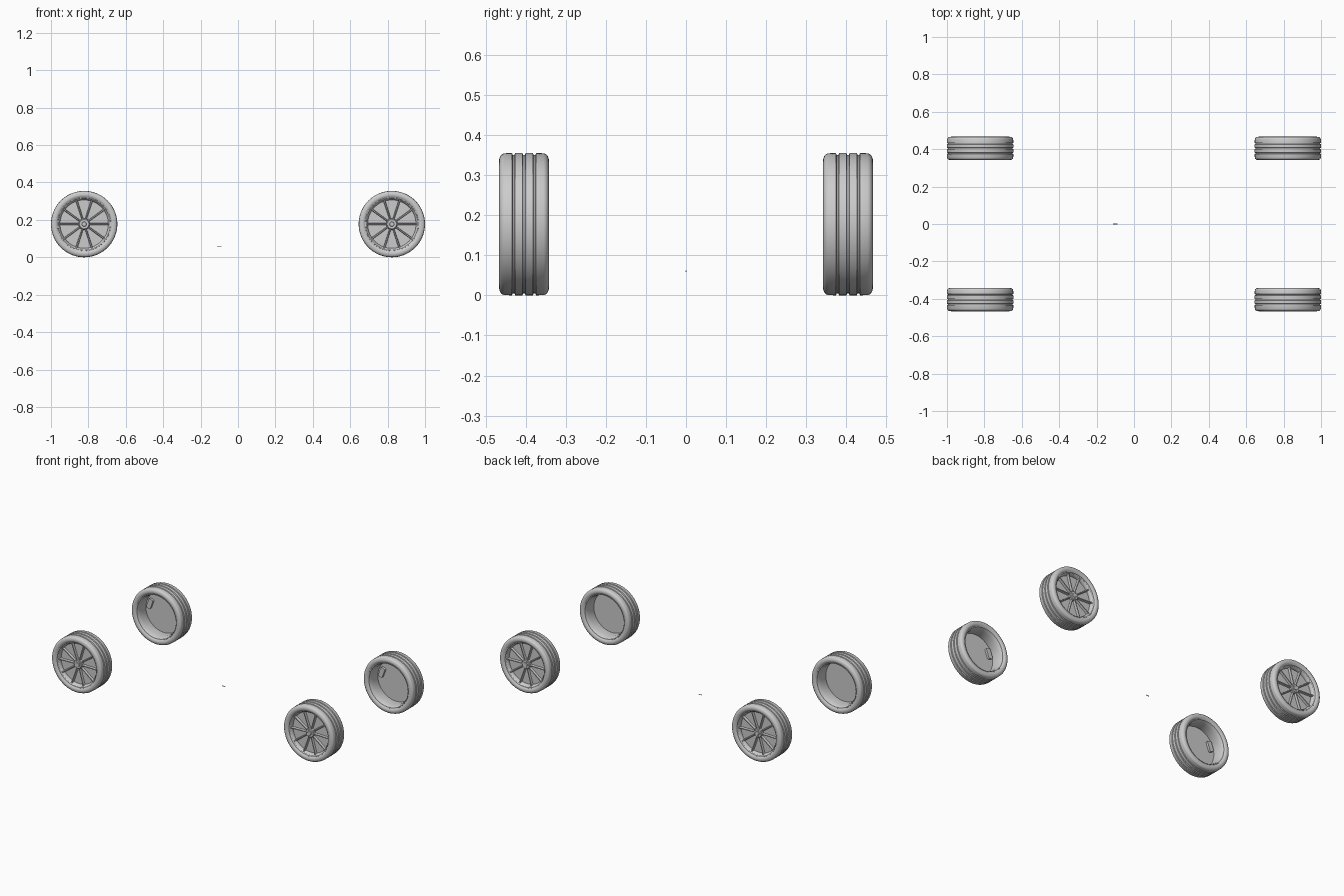
import bpy, bmesh, math
from mathutils import Matrix, Vector

if "Cube" in bpy.data.objects:
    bpy.data.objects.remove(bpy.data.objects["Cube"])

# Single plain grey material
grey = bpy.data.materials.new("plain_grey")
grey.use_nodes = True
colour = (0.6, 0.6, 0.6, 1)
grey.diffuse_color = colour
grey.node_tree.nodes["Principled BSDF"].inputs["Base Color"].default_value = colour

R = 0.1775             # tyre radius
CX, CY = 1 - R, 0.404  # wheel centres
SEGMENTS = 72


def finish(bm, name, place=None):
    """Transform, fix normals, smooth with sharp edges, link."""
    if place is not None:
        bmesh.ops.transform(bm, matrix=place, verts=bm.verts)
    bmesh.ops.recalc_face_normals(bm, faces=bm.faces)
    for f in bm.faces:
        f.smooth = True
    for e in bm.edges:
        e.smooth = len(e.link_faces) == 2 and e.calc_face_angle() < math.radians(35)
    mesh = bpy.data.meshes.new(name)
    bm.to_mesh(mesh)
    bm.free()
    mesh.materials.append(grey)
    obj = bpy.data.objects.new(name, mesh)
    bpy.context.scene.collection.objects.link(obj)


def lathe(bm, profile, closed=True):
    """Spin (radius, outward) points about the wheel axle, local y."""
    verts = [bm.verts.new((r, y, 0)) for r, y in profile]
    pairs = list(zip(verts, verts[1:]))
    if closed:
        pairs.append((verts[-1], verts[0]))
    edges = [bm.edges.new(p) for p in pairs]
    bmesh.ops.spin(bm, geom=verts + edges, cent=(0, 0, 0), axis=(0, 1, 0),
                   angle=math.tau, steps=SEGMENTS, use_merge=False)
    bmesh.ops.remove_doubles(bm, verts=bm.verts, dist=1e-5)


def box(bm, size, matrix):
    """Box of a given size, placed by a matrix."""
    return bmesh.ops.create_cube(bm, size=1, matrix=matrix @ Matrix.Diagonal((*size, 1)))["verts"]


def tyre_profile():
    side = [(0.136, 0.05), (0.143, 0.056), (0.15, 0.061), (0.157, 0.0625), (0.164, 0.0615),
            (0.17, 0.059), (0.1745, 0.055), (0.1768, 0.049)]
    tread = []
    for groove in (0.026, 0, -0.026):
        for dr, dy in ((0, 0.004), (0.005, 0.002), (0.005, -0.002), (0, -0.004)):
            tread.append((R - dr, groove + dy))
    return side + tread + [(r, -y) for r, y in reversed(side)]


def make_tyre(name, place):
    bm = bmesh.new()
    lathe(bm, tyre_profile())
    finish(bm, name, place)


def make_rim(name, place):
    bm = bmesh.new()
    lathe(bm, [(0.145, 0.054), (0.143, 0.057), (0.139, 0.056), (0.137, 0.05), (0.132, 0.045),
               (0.129, 0.036), (0.129, -0.03), (0.134, -0.048), (0.138, -0.056),
               (0.142, -0.057), (0.144, -0.054), (0.138, -0.046), (0.135, -0.028), (0.136, 0.045)])
    finish(bm, name, place)


def make_spokes(name, place):
    bm = bmesh.new()
    inner, outer = 0.022, 0.134
    for i in range(10):
        turn = Matrix.Rotation(i * math.tau / 10, 4, "Y")
        verts = box(bm, (outer - inner, 0.014, 0.009),
                    Matrix.Translation(((inner + outer) / 2, 0.036, 0)))
        for v in verts:
            if v.co.x > 0.1:
                v.co.y += 0.005
                v.co.z *= 1.2
            if v.co.y > 0.038:      # chamfered outward face
                v.co.z *= 0.55
        bmesh.ops.transform(bm, matrix=turn, verts=verts)
    finish(bm, name, place)


def make_hub(name, place):
    bm = bmesh.new()
    lathe(bm, [(0, 0.049), (0.011, 0.049), (0.013, 0.046), (0.015, 0.046), (0.025, 0.046),
               (0.029, 0.042), (0.031, 0.026), (0, 0.026)], closed=False)
    # Wheel bolts
    for i in range(5):
        a = (i + 0.5) * math.tau / 5
        spot = Matrix.Translation((0.02 * math.cos(a), 0.047, 0.02 * math.sin(a)))
        bmesh.ops.create_cone(bm, cap_ends=True, segments=6, radius1=0.003, radius2=0.003,
                              depth=0.005, matrix=spot @ Matrix.Rotation(math.pi / 2, 4, "X"))
    finish(bm, name, place)


def make_disc(name, place):
    bm = bmesh.new()
    lathe(bm, [(0, 0.028), (0.129, 0.028), (0.129, 0.022), (0, 0.022)], closed=False)
    finish(bm, name, place)


def make_caliper(name, place):
    bm = bmesh.new()
    turn = Matrix.Rotation(math.radians(-160), 4, "Y")
    box(bm, (0.03, 0.016, 0.065), turn @ Matrix.Translation((0.1, 0.016, 0)))
    upright = [e for e in bm.edges
               if abs((e.verts[0].co - e.verts[1].co).normalized().dot(Vector((0, 1, 0)))) > 0.9]
    bmesh.ops.bevel(bm, geom=upright, offset=0.008, segments=3, profile=0.5, affect="EDGES")
    finish(bm, name, place)


# Four wheels, outward sides facing front and back
for end, sy in (("front", -1), ("back", 1)):
    for side, sx in (("left", 1), ("right", -1)):
        place = Matrix.Translation((sx * CX, sy * CY, R)) @ Matrix.Diagonal((1, sy, 1, 1))
        for part, make in (("tyre", make_tyre), ("rim", make_rim), ("spokes", make_spokes),
                           ("hub", make_hub), ("brake_disc", make_disc),
                           ("caliper", make_caliper)):
            make(f"{end}_{side}_{part}", place)

# Tiny sliver between the wheels
bm = bmesh.new()
box(bm, (0.022, 0.003, 0.003), Matrix.Translation((-0.1, 0, 0.06)))
finish(bm, "small_pin")
